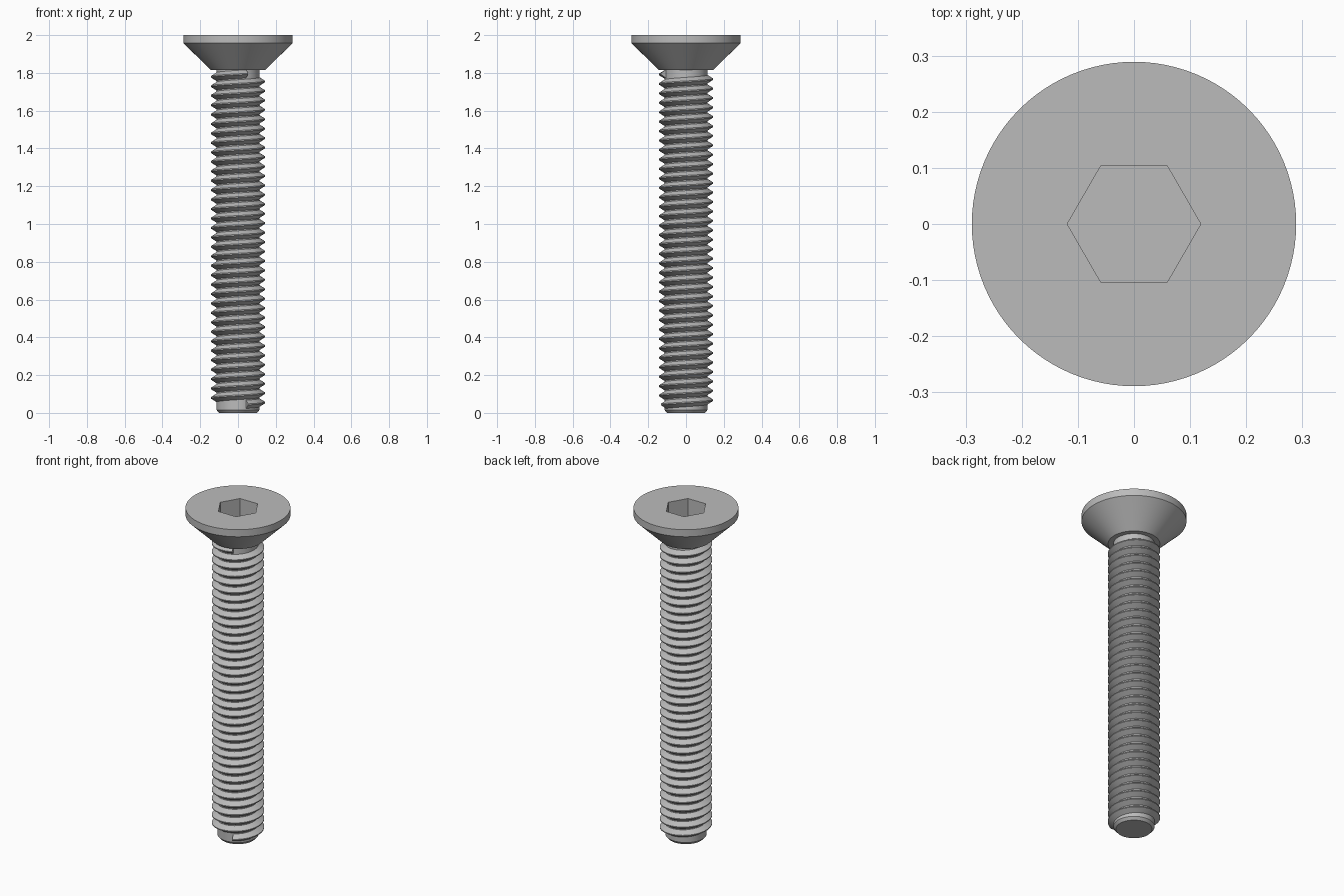
import bpy
import bmesh
from math import sin, cos, pi, radians

cube = bpy.data.objects.get("Cube")
if cube:
    bpy.data.objects.remove(cube, do_unlink=True)

steel = bpy.data.materials.new("plain_steel_grey")
steel.use_nodes = True
GREY = (0.5, 0.5, 0.5, 1)
steel.diffuse_color = GREY
steel.node_tree.nodes["Principled BSDF"].inputs["Base Color"].default_value = GREY

SIDES = 96


def ring(bm, radius, z, sides=SIDES):
    return [bm.verts.new((radius * cos(2 * pi * i / sides),
                          radius * sin(2 * pi * i / sides), z))
            for i in range(sides)]


def bridge(bm, low, high):
    n = len(low)
    for i in range(n):
        j = (i + 1) % n
        bm.faces.new((low[i], low[j], high[j], high[i]))


def stack(bm, profile):
    """Join rings of (radius, z) into a wall, bottom to top."""
    rings = [ring(bm, r, z) for r, z in profile]
    for low, high in zip(rings, rings[1:]):
        bridge(bm, low, high)
    return rings


def finish(bm, name):
    bmesh.ops.recalc_face_normals(bm, faces=bm.faces[:])
    mesh = bpy.data.meshes.new(name)
    bm.to_mesh(mesh)
    bm.free()
    mesh.materials.append(steel)
    obj = bpy.data.objects.new(name, mesh)
    bpy.context.collection.objects.link(obj)
    bpy.ops.object.select_all(action='DESELECT')
    obj.select_set(True)
    bpy.context.view_layer.objects.active = obj
    bpy.ops.object.shade_smooth_by_angle(angle=radians(25))
    return obj


# Countersunk head with a hexagonal socket
bm = bmesh.new()
rings = stack(bm, [(0.143, 1.815), (0.289, 1.957), (0.289, 2.0)])
bm.faces.new(rings[0][::-1])
rim = ring(bm, 0.119, 2.0, 6)
floor = ring(bm, 0.119, 1.88, 6)
bridge(bm, floor, rim)
bm.faces.new(floor)
edges = []
for loop in (rings[-1], rim):
    for i, v in enumerate(loop):
        w = loop[(i + 1) % len(loop)]
        edges.append(bm.edges.get((v, w)) or bm.edges.new((v, w)))
bmesh.ops.triangle_fill(bm, edges=edges, use_beauty=True, normal=(0, 0, 1))
finish(bm, "head")

# Core of the shank with a chamfered tip
bm = bmesh.new()
rings = stack(bm, [(0.1, 0), (0.114, 0.016), (0.114, 1.82)])
bm.faces.new(rings[0][::-1])
bm.faces.new(rings[-1])
finish(bm, "shank")

# Right-handed helical thread
PITCH, TURNS, STEPS = 0.05, 35, 60
START_Z, START_ANGLE = 0.045, radians(-68)
SECTION = [(0.110, -0.0245), (0.144, -0.003), (0.144, 0.003), (0.110, 0.0245)]
bm = bmesh.new()
previous = None
for k in range(TURNS * STEPS + 1):
    a = START_ANGLE + 2 * pi * k / STEPS
    z = START_Z + PITCH * k / STEPS
    current = [bm.verts.new((r * cos(a), r * sin(a), z + dz)) for r, dz in SECTION]
    if previous:
        bridge(bm, previous, current)
    else:
        bm.faces.new(current)
    previous = current
bm.faces.new(previous[::-1])
finish(bm, "thread")
